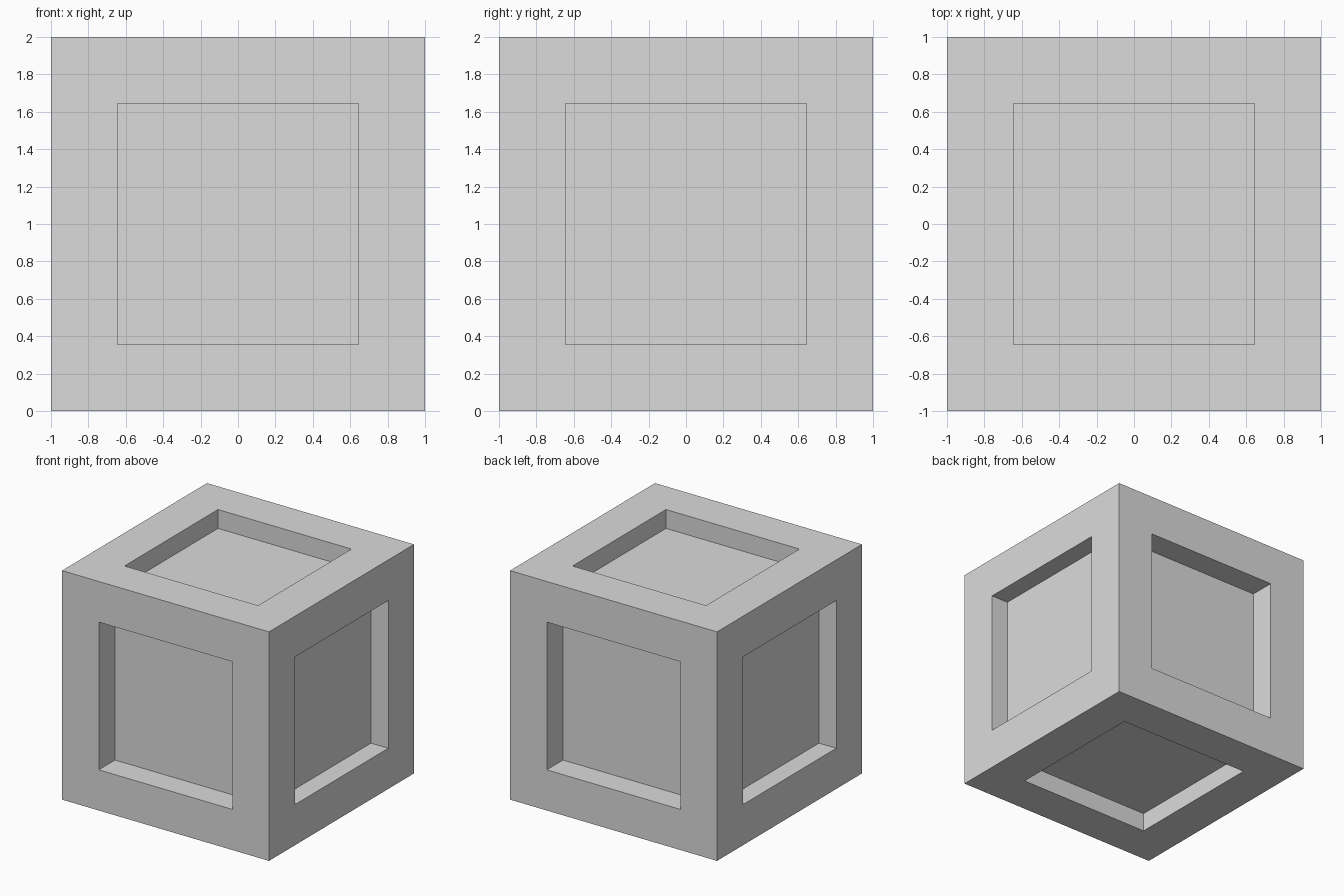
import bpy
import bmesh

# Remove the default cube if present
old = bpy.data.objects.get("Cube")
if old:
    bpy.data.objects.remove(old, do_unlink=True)

BORDER = 0.355
DEPTHS = (0.167, 0.224, 0.165)  # recess depth along x, y, z

# Single flat grey
grey = bpy.data.materials.new("light_grey")
grey.use_nodes = True
color = (0.71, 0.71, 0.71, 1.0)
grey.diffuse_color = color
grey.node_tree.nodes["Principled BSDF"].inputs["Base Color"].default_value = color

# Solid block standing on the ground
bm = bmesh.new()
bmesh.ops.create_cube(bm, size=2.0)
bmesh.ops.translate(bm, verts=bm.verts, vec=(0, 0, 1))

# Square recess sunk into each of the six sides
bm.normal_update()
for panel in list(bm.faces):
    normal = panel.normal.copy()
    axis = max(range(3), key=lambda i: abs(normal[i]))
    bmesh.ops.inset_individual(bm, faces=[panel], thickness=BORDER, use_even_offset=True)
    rim = bmesh.ops.extrude_discrete_faces(bm, faces=[panel])
    floor = rim["faces"][0]
    bmesh.ops.translate(bm, verts=floor.verts, vec=-normal * DEPTHS[axis])

bmesh.ops.recalc_face_normals(bm, faces=bm.faces)
mesh = bpy.data.meshes.new("recessed_block")
bm.to_mesh(mesh)
bm.free()
mesh.materials.append(grey)
block = bpy.data.objects.new("recessed_block", mesh)
bpy.context.scene.collection.objects.link(block)
